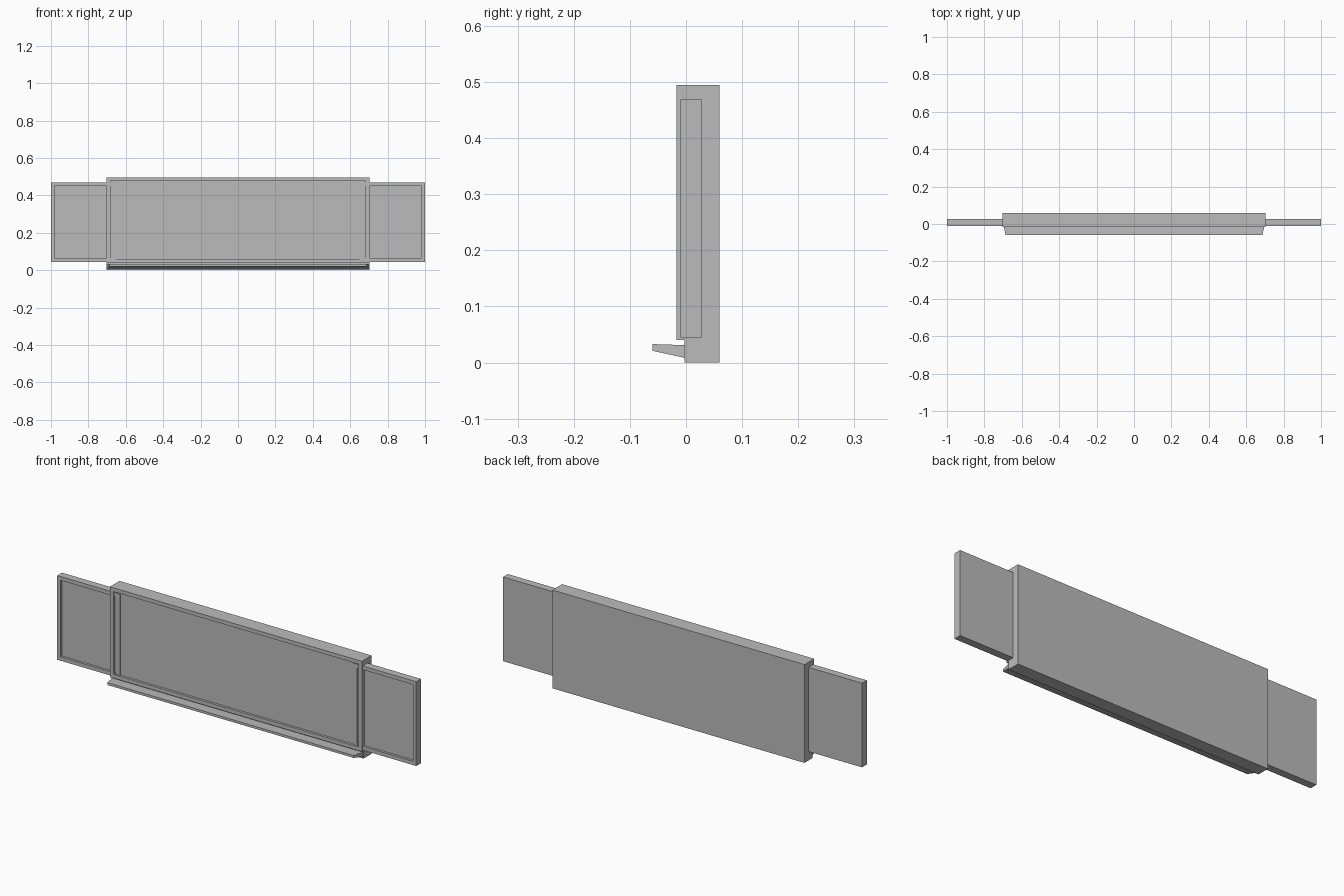
import bpy, bmesh

cube = bpy.data.objects.get("Cube")
if cube:
    bpy.data.objects.remove(cube, do_unlink=True)

grey = bpy.data.materials.new("neutral grey")
grey.use_nodes = True
GREY = (0.5, 0.5, 0.5, 1)
grey.diffuse_color = GREY
grey.node_tree.nodes["Principled BSDF"].inputs["Base Color"].default_value = GREY


def finish(name, bm):
    bmesh.ops.recalc_face_normals(bm, faces=bm.faces)
    mesh = bpy.data.meshes.new(name)
    bm.to_mesh(mesh)
    bm.free()
    mesh.materials.append(grey)
    obj = bpy.data.objects.new(name, mesh)
    bpy.context.collection.objects.link(obj)
    return obj


def box(name, x, y, z, border=0, depth=0):
    """Box from ranges, with an optional framed recess in its front face."""
    bm = bmesh.new()
    bmesh.ops.create_cube(bm, size=1)
    for v in bm.verts:
        v.co = [r[0] if c < 0 else r[1] for c, r in zip(v.co, (x, y, z))]
    if border:
        bm.normal_update()
        front = min(bm.faces, key=lambda f: f.calc_center_median().y)
        bmesh.ops.inset_region(bm, faces=[front], thickness=border)
        inner = bmesh.ops.extrude_face_region(bm, geom=[front])["geom"]
        moved = [g for g in inner if isinstance(g, bmesh.types.BMVert)]
        bmesh.ops.translate(bm, verts=moved, vec=(0, depth, 0))
        bmesh.ops.delete(bm, geom=[front], context='FACES')
    return finish(name, bm)


def prism(name, profile, half_widths):
    """Solid along x from a y-z profile, with a half width per point."""
    bm = bmesh.new()
    ends = [[bm.verts.new((side * w, y, z)) for (y, z), w in zip(profile, half_widths)]
            for side in (-1, 1)]
    for end in ends:
        bm.faces.new(end)
    n = len(profile)
    for i in range(n):
        j = (i + 1) % n
        bm.faces.new((ends[0][i], ends[0][j], ends[1][j], ends[1][i]))
    return finish(name, bm)


# Main board: backing slab and raised front frame around the writing surface
HALF = 0.702
box("backing_board", (-HALF, HALF), (-0.003, 0.06), (0, 0.495))
box("front_frame", (-HALF, HALF), (-0.017, 0.0), (0.04, 0.495), 0.027, 0.012)

# Sliding side panels
for name, x in (("right_panel", (-1, -0.65)), ("left_panel", (0.65, 1))):
    box(name, x, (-0.01, 0.028), (0.045, 0.469), 0.027, 0.012)

# Tapered pen tray below the frame
prism("pen_tray",
      [(0, 0.008), (-0.06, 0.021), (-0.06, 0.033), (0, 0.031)],
      [0.7, 0.686, 0.686, 0.7])
